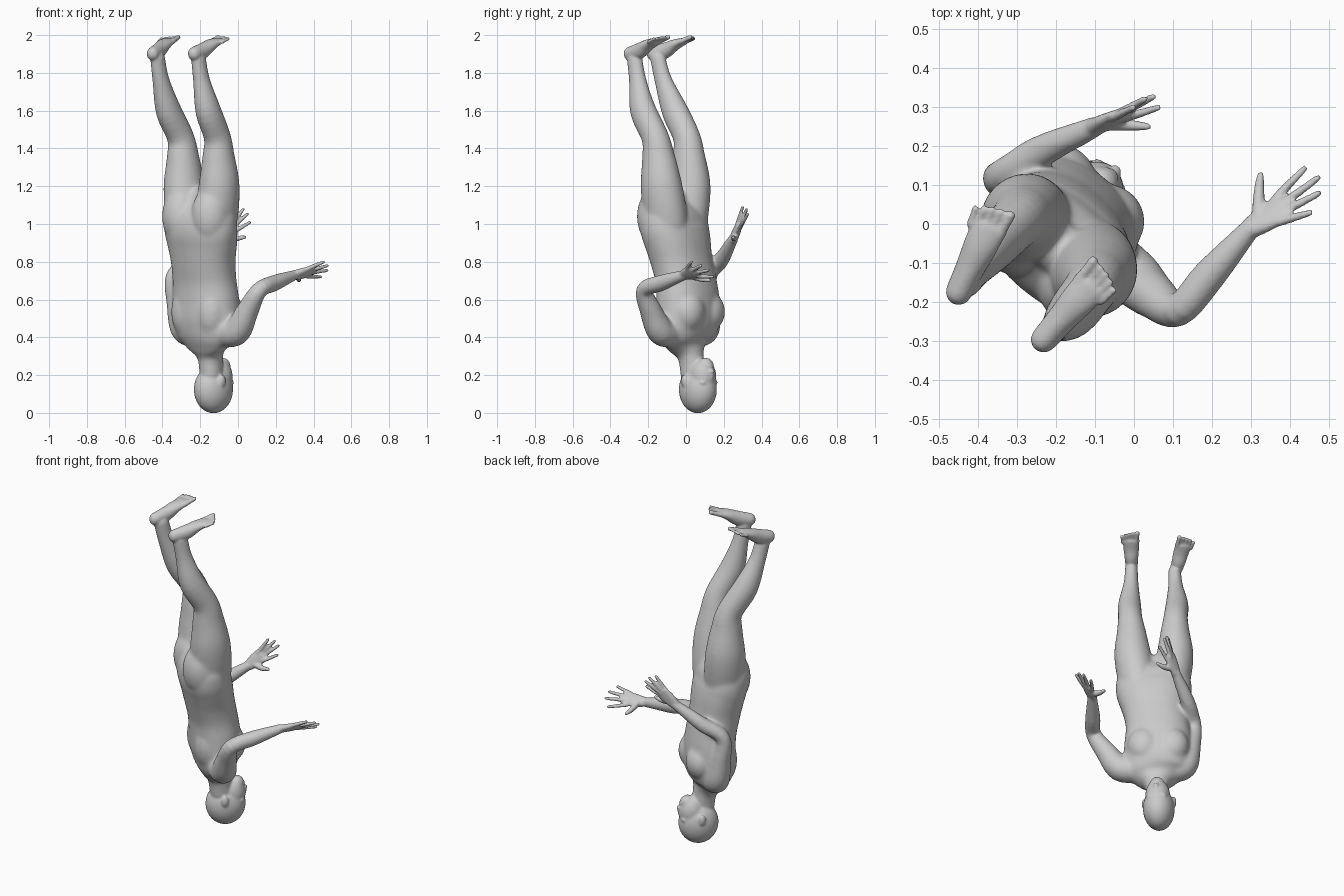
import bpy, bmesh, math
from mathutils import Vector, Matrix

# Body axes: the figure is upside down, facing FWD, SIDE runs across the hips
FWD = Vector((0.64, 0.77, 0)).normalized()
SIDE = Vector((0.77, -0.64, 0)).normalized()
HEAD_F = Vector((0.75, 0.66, 0)).normalized()
HEAD_S = Vector((0.66, -0.75, 0)).normalized()
bm = bmesh.new()


def spline(pts, n=5):
    """Catmull-Rom through tuples of any length."""
    v = [Vector(p) for p in pts]
    v = [v[0] * 2 - v[1]] + v + [v[-1] * 2 - v[-2]]
    out = []
    for i in range(1, len(v) - 2):
        a, b, c, d = v[i - 1:i + 3]
        for k in range(n):
            t = k / n
            out.append((b * 2 + (c - a) * t + (a * 2 - b * 5 + c * 4 - d) * t * t
                        + (b * 3 - a - c * 3 + d) * t ** 3) * 0.5)
    return out + [v[-2]]


def loft(pts, ref=SIDE, power=2.0, n=24):
    """Closed rounded tube; pts = (x, y, z, radius along ref, other radius)."""
    s = spline(pts)
    pos = [Vector(p[:3]) for p in s]
    rings = []
    for i, p in enumerate(s):
        t = (pos[min(i + 1, len(s) - 1)] - pos[max(i - 1, 0)]).normalized()
        rings.append((pos[i], t, p[3], p[4]))

    def cap(ring, sign):
        c, t, a, b = ring
        r = min(a, b)
        return [(c + t * sign * r * math.sin(q), t, a * math.cos(q), b * math.cos(q))
                for q in (0.5, 1.0, 1.4)]
    rings = cap(rings[0], -1)[::-1] + rings + cap(rings[-1], 1)
    loops = []
    for c, t, a, b in rings:
        u = (ref - t * ref.dot(t)).normalized()
        w = t.cross(u)
        loop = []
        for k in range(n):
            q = 2 * math.pi * k / n
            cu, cw = (math.copysign(abs(f(q)) ** (2 / power), f(q)) for f in (math.cos, math.sin))
            loop.append(bm.verts.new(c + u * a * cu + w * b * cw))
        loops.append(loop)
    for l, m in zip(loops, loops[1:]):
        for k in range(n):
            bm.faces.new((l[k], l[(k + 1) % n], m[(k + 1) % n], m[k]))
    bm.faces.new(loops[0][::-1])
    bm.faces.new(loops[-1])


def blob(c, rf, rs, rz, f=FWD, s=SIDE):
    """Ellipsoid with radii forward, sideways and vertical."""
    rot = Matrix((f, s, Vector((0, 0, -1)))).transposed().to_4x4()
    bmesh.ops.create_uvsphere(bm, u_segments=32, v_segments=20, radius=1,
                              matrix=Matrix.Translation(c) @ rot @ Matrix.Diagonal((rf, rs, rz, 1)))


def face_part(f, s, z, rf, rs, rz):
    blob(Vector((-0.13, 0.063, z)) + HEAD_F * f + HEAD_S * s, rf, rs, rz, HEAD_F, HEAD_S)


def hand(wrist, tips, thumb):
    w, tips, thumb = Vector(wrist), [Vector(t) for t in tips], Vector(thumb)
    mid = sum(tips, Vector()) / 4
    across = (tips[0] - tips[3]).normalized()
    knuckle = w.lerp(mid, 0.5)
    loft([(*w, 0.030, 0.022), (*w.lerp(knuckle, 0.5), 0.040, 0.019),
          (*knuckle, 0.043, 0.014)], across, 2.4)
    for t in tips:
        k = w.lerp(mid, 0.46) + (t - mid) * 0.52
        loft([(*k, 0.012, 0.012), (*k.lerp(t, 0.5), 0.011, 0.011),
              (*k.lerp(t, 0.97), 0.009, 0.009)], across, n=12)
    base = w.lerp(mid, 0.12)
    loft([(*base, 0.020, 0.018), (*(base.lerp(thumb, 0.5) + across * 0.012), 0.016, 0.015),
          (*base.lerp(thumb, 0.96), 0.010, 0.010)], Vector((0, 0, 1)), n=12)


def foot(heel, toe, inner):
    h, t = Vector(heel), Vector(toe)
    d = (t - h).normalized()
    side = d.cross(Vector((0, 0, 1))).normalized()
    up = side.cross(d)
    loft([(*(h + d * 0.03), 0.034, 0.038), (*(h.lerp(t, 0.35) - up * 0.008), 0.038, 0.042),
          (*(h.lerp(t, 0.58)), 0.044, 0.030), (*h.lerp(t, 0.78), 0.047, 0.018)], side)
    # toes, largest on the inner side
    for i in range(5):
        k = side * inner * (0.036 - 0.021 * i - (0.005 if i else 0))
        r = 0.015 if i == 0 else 0.0105
        a, b = h.lerp(t, 0.74) + k * 0.9, h.lerp(t, 0.98 - 0.010 * i * i / 2) + k
        loft([(*a, r, r), (*a.lerp(b, 0.6), r * 0.85, r * 0.9), (*b, r * 0.95, r * 0.85)], side, n=12)


# Torso and neck, from hips down to the throat
loft([(-0.195, -0.06, 1.13, 0.11, 0.07), (-0.195, -0.06, 1.06, 0.20, 0.12),
      (-0.197, -0.060, 0.98, 0.215, 0.142), (-0.190, -0.042, 0.9, 0.203, 0.143),
      (-0.184, -0.022, 0.8, 0.184, 0.138), (-0.177, 0.0, 0.7, 0.182, 0.136),
      (-0.17, 0.01, 0.6, 0.190, 0.140), (-0.165, 0.010, 0.49, 0.192, 0.138),
      (-0.16, 0.003, 0.41, 0.178, 0.115), (-0.157, 0.008, 0.36, 0.137, 0.088),
      (-0.15, 0.02, 0.32, 0.082, 0.072), (-0.145, 0.028, 0.28, 0.063, 0.066),
      (-0.14, 0.035, 0.2, 0.058, 0.063)], power=2.2, n=32)
hips, chest = Vector((-0.195, -0.06, 1.04)), Vector((-0.17, 0.01, 0.535))
for sgn in (-1, 1):
    blob(hips - FWD * 0.035 + SIDE * sgn * 0.100, 0.112, 0.105, 0.16)     # buttocks
    blob(chest + FWD * 0.068 + SIDE * sgn * 0.080, 0.090, 0.095, 0.11)    # breasts
    blob(chest - FWD * 0.058 + SIDE * sgn * 0.080, 0.078, 0.090, 0.14)    # shoulder blades

# Head with jaw, chin, nose, lips, brows and ears
face_part(0, 0, 0.124, 0.114, 0.089, 0.126)
face_part(0.038, 0, 0.19, 0.076, 0.070, 0.098)
face_part(0.062, 0, 0.245, 0.044, 0.044, 0.048)
face_part(0.102, 0, 0.203, 0.019, 0.013, 0.034)
face_part(0.108, 0, 0.220, 0.018, 0.019, 0.011)
face_part(0.085, 0, 0.247, 0.026, 0.028, 0.013)
for sgn in (-1, 1):
    face_part(0.088, 0.032 * sgn, 0.160, 0.017, 0.028, 0.012)
    face_part(-0.012, 0.085 * sgn, 0.170, 0.021, 0.014, 0.034)

# Legs and feet
loft([(-0.255, -0.01, 0.9, 0.085, 0.10), (-0.27, 0.0, 1.02, 0.106, 0.120),
      (-0.286, 0.020, 1.2, 0.105, 0.115), (-0.291, 0.015, 1.35, 0.084, 0.091),
      (-0.305, 0.003, 1.46, 0.069, 0.074), (-0.368, -0.060, 1.6, 0.064, 0.072),
      (-0.408, -0.120, 1.76, 0.042, 0.048), (-0.426, -0.150, 1.88, 0.035, 0.043)])
loft([(-0.135, -0.09, 0.9, 0.085, 0.10), (-0.115, -0.105, 1.02, 0.106, 0.120),
      (-0.10, -0.130, 1.2, 0.105, 0.115), (-0.103, -0.145, 1.35, 0.084, 0.091),
      (-0.110, -0.164, 1.46, 0.069, 0.074), (-0.158, -0.227, 1.6, 0.064, 0.072),
      (-0.193, -0.256, 1.76, 0.042, 0.048), (-0.210, -0.273, 1.88, 0.035, 0.043)])
foot((-0.462, -0.20, 1.89), (-0.348, 0.042, 1.99), 1)
foot((-0.25, -0.318, 1.89), (-0.074, -0.115, 1.99), -1)

# Arms and hands
loft([(-0.07, -0.08, 0.42, 0.075, 0.075), (-0.005, -0.135, 0.435, 0.074, 0.074),
      (0.05, -0.185, 0.54, 0.059, 0.059), (0.114, -0.22, 0.65, 0.043, 0.043),
      (0.195, -0.13, 0.688, 0.042, 0.042), (0.30, -0.01, 0.73, 0.026, 0.026)],
     Vector((1, -1, -1)))
hand((0.30, -0.01, 0.73), [(0.44, 0.145, 0.72), (0.475, 0.12, 0.755),
                           (0.477, 0.08, 0.78), (0.455, 0.03, 0.80)], (0.325, 0.13, 0.70))
loft([(-0.23, 0.06, 0.42, 0.075, 0.075), (-0.285, 0.105, 0.45, 0.076, 0.076),
      (-0.32, 0.115, 0.58, 0.059, 0.059), (-0.34, 0.122, 0.725, 0.043, 0.043),
      (-0.24, 0.185, 0.81, 0.042, 0.042), (-0.10, 0.25, 0.92, 0.026, 0.026)],
     Vector((1, 1, -1)))
hand((-0.10, 0.25, 0.92), [(0.065, 0.30, 1.01), (0.052, 0.328, 1.055),
                           (0.03, 0.322, 1.08), (0.0, 0.30, 1.09)], (0.04, 0.25, 0.93))

# Fuse every part into one skin
bmesh.ops.recalc_face_normals(bm, faces=bm.faces)
mesh = bpy.data.meshes.new("human_body")
bm.to_mesh(mesh)
bm.free()
body = bpy.data.objects.new("human_body", mesh)
bpy.context.collection.objects.link(body)
rm = body.modifiers.new("fuse", 'REMESH')
rm.mode = 'VOXEL'
rm.voxel_size = 0.006
rm.use_smooth_shade = True
sm = body.modifiers.new("soften", 'SMOOTH')
sm.factor = 0.5
sm.iterations = 4
skin = bpy.data.meshes.new_from_object(body.evaluated_get(bpy.context.evaluated_depsgraph_get()))
body.modifiers.clear()
body.data = skin

# Blend the trunk and thighs strongly, the head lightly, limbs' ends not at all
levels = {w: [] for w in (0.12, 0.5, 1.0)}
for v in skin.vertices:
    x, y, z = v.co
    reach = math.hypot(x + 0.175, y)
    if z < 0.29:
        levels[0.12].append(v.index)
    elif z < 1.3 and reach < (0.24 if z < 0.9 else 0.30) and y < 0.19:
        levels[1.0].append(v.index)
    elif z < 1.4 and reach < 0.29 and y < 0.2:
        levels[0.5].append(v.index)
group = body.vertex_groups.new(name="blend")
for w, ids in levels.items():
    group.add(ids, w, 'REPLACE')
sm = body.modifiers.new("blend", 'SMOOTH')
sm.vertex_group = "blend"
sm.factor = 0.5
sm.iterations = 45
